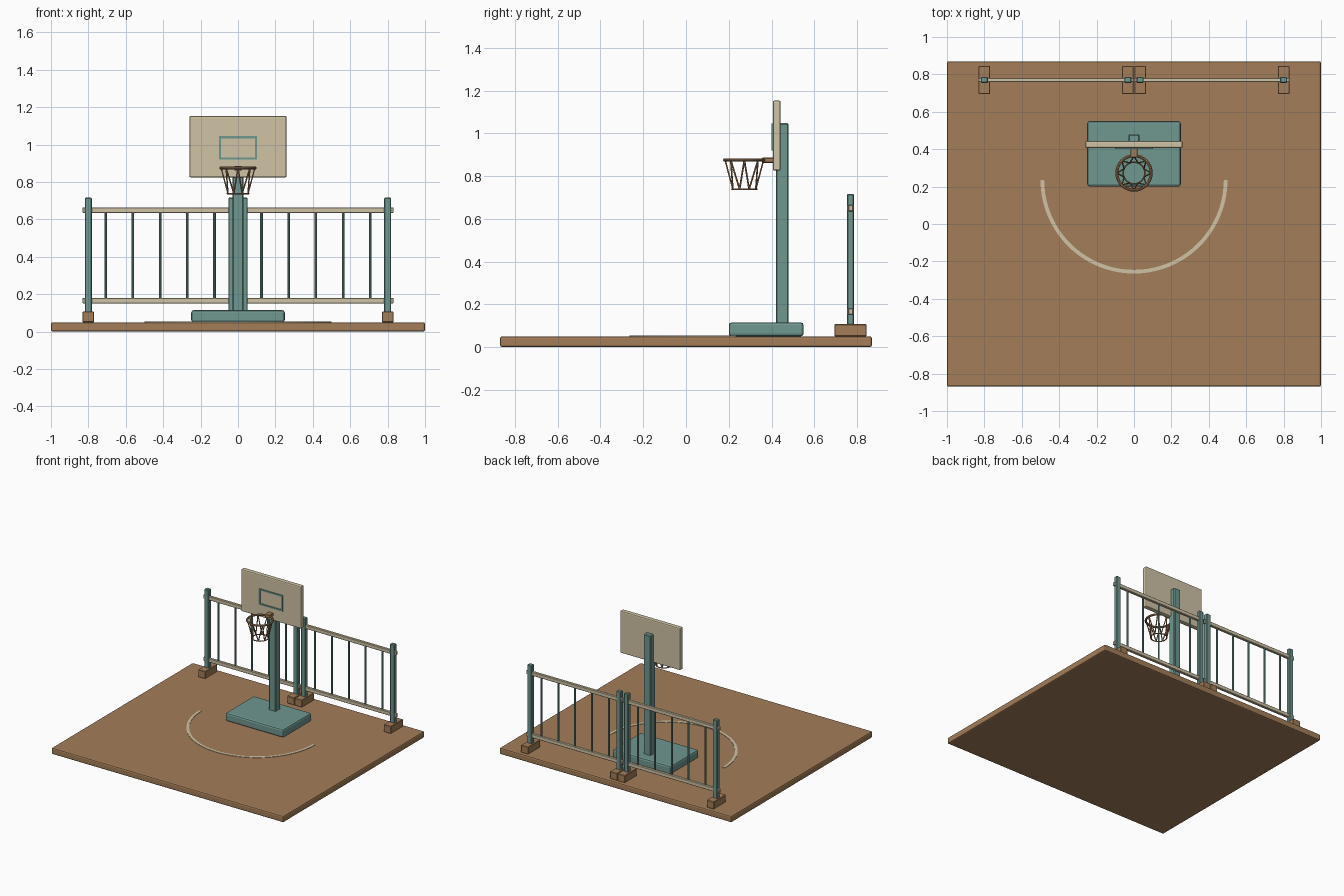
import bpy, bmesh
from math import pi, sin, cos
from mathutils import Vector

if "Cube" in bpy.data.objects:
    bpy.data.objects.remove(bpy.data.objects["Cube"])


def material(name, rgb):
    m = bpy.data.materials.new(name)
    m.diffuse_color = (*rgb, 1)
    m.use_nodes = True
    m.node_tree.nodes["Principled BSDF"].inputs["Base Color"].default_value = m.diffuse_color
    return m


BROWN = material("brown", (0.37, 0.205, 0.098))
TEAL = material("teal", (0.16, 0.31, 0.28))
CREAM = material("cream", (0.63, 0.55, 0.38))


def finish(name, bm, mat):
    bmesh.ops.recalc_face_normals(bm, faces=bm.faces)
    me = bpy.data.meshes.new(name)
    bm.to_mesh(me)
    bm.free()
    me.materials.append(mat)
    ob = bpy.data.objects.new(name, me)
    bpy.context.collection.objects.link(ob)
    return ob


def box(name, x, y, z, mat, bevel=0.0, segments=1):
    """Box given by (min, max) pairs along each axis."""
    bm = bmesh.new()
    bmesh.ops.create_cube(bm, size=1)
    for v in bm.verts:
        v.co = [r[0] if c < 0 else r[1] for c, r in zip(v.co, (x, y, z))]
    if bevel:
        bmesh.ops.bevel(bm, geom=bm.edges[:], offset=bevel, segments=segments,
                        profile=0.5, affect='EDGES')
    return finish(name, bm, mat)


def rod(name, a, b, r, mat, sides=8):
    a, b = Vector(a), Vector(b)
    bm = bmesh.new()
    bmesh.ops.create_cone(bm, cap_ends=True, segments=sides, radius1=r,
                          radius2=r, depth=(b - a).length)
    rot = (b - a).to_track_quat('Z', 'Y').to_matrix()
    for v in bm.verts:
        v.co = rot @ v.co + (a + b) / 2
    return finish(name, bm, mat)


def ring(name, center, radius, r, mat):
    bpy.ops.mesh.primitive_torus_add(location=center, major_radius=radius,
                                     minor_radius=r, major_segments=32,
                                     minor_segments=8)
    ob = bpy.context.object
    ob.name = name
    ob.data.materials.append(mat)
    bpy.ops.object.shade_smooth_by_angle()
    return ob


# court slab
box("court_slab", (-1, 1), (-0.87, 0.87), (0, 0.05), BROWN, 0.01, 2)

# painted half circle
bm = bmesh.new()
N = 40
rows = []
for i in range(N + 1):
    a = pi + pi * i / N
    rows.append([bm.verts.new((r * cos(a), 0.235 + r * sin(a), z))
                 for r, z in ((0.48, 0.049), (0.5, 0.049), (0.5, 0.053), (0.48, 0.053))])
for p, q in zip(rows, rows[1:]):
    for k in range(4):
        bm.faces.new((p[k], p[(k + 1) % 4], q[(k + 1) % 4], q[k]))
bm.faces.new(rows[0])
bm.faces.new(rows[-1])
finish("court_arc", bm, CREAM)

# hoop stand
box("stand_base", (-0.25, 0.25), (0.2, 0.55), (0.05, 0.115), TEAL, 0.013, 2)
box("stand_pole", (-0.03, 0.03), (0.42, 0.48), (0.1, 1.047), TEAL, 0.006)
box("backboard", (-0.26, 0.26), (0.406, 0.443), (0.825, 1.153), CREAM, 0.008, 2)

# target rectangle on the board
ty = (0.4, 0.41)
for s, side in ((-1, "left"), (1, "right")):
    box("target_" + side, sorted((s * 0.09, s * 0.102)), ty, (0.92, 1.045), TEAL)
box("target_top", (-0.09, 0.09), ty, (1.033, 1.045), TEAL)
box("target_bottom", (-0.09, 0.09), ty, (0.92, 0.932), TEAL)

# rim, bracket and net
CY, ZT, ZB = 0.273, 0.875, 0.738
box("rim_bracket", (-0.02, 0.02), (0.355, 0.41), (0.862, 0.886), BROWN, 0.003)
ring("rim", (0, CY, ZT), 0.092, 0.008, BROWN)
ring("net_ring", (0, CY, ZB), 0.058, 0.004, BROWN)
STRANDS = 8
for i in range(STRANDS):
    a = 2 * pi * i / STRANDS
    top = (0.09 * cos(a), CY + 0.09 * sin(a), ZT)
    for s in (-1, 1):
        b = a + s * pi / STRANDS
        rod("net_strand", top, (0.058 * cos(b), CY + 0.058 * sin(b), ZB), 0.004, BROWN, 6)

# two fence panels
FY = 0.77
for s in (-1, 1):
    for x in (0.033 * s, 0.8 * s):
        box("fence_foot", (x - 0.031, x + 0.031), (FY - 0.075, FY + 0.075),
            (0.05, 0.107), BROWN, 0.003)
        box("fence_post", (x - 0.019, x + 0.019), (FY - 0.016, FY + 0.016),
            (0.055, 0.716), TEAL, 0.004)
    for z in (0.166, 0.65):
        box("fence_rail", sorted((0.003 * s, 0.832 * s)), (FY - 0.011, FY + 0.011),
            (z - 0.015, z + 0.015), CREAM, 0.003)
    for k in range(-2, 3):
        x = s * 0.4165 + k * 0.1455
        rod("fence_bar", (x, FY, 0.166), (x, FY, 0.65), 0.007, TEAL)
